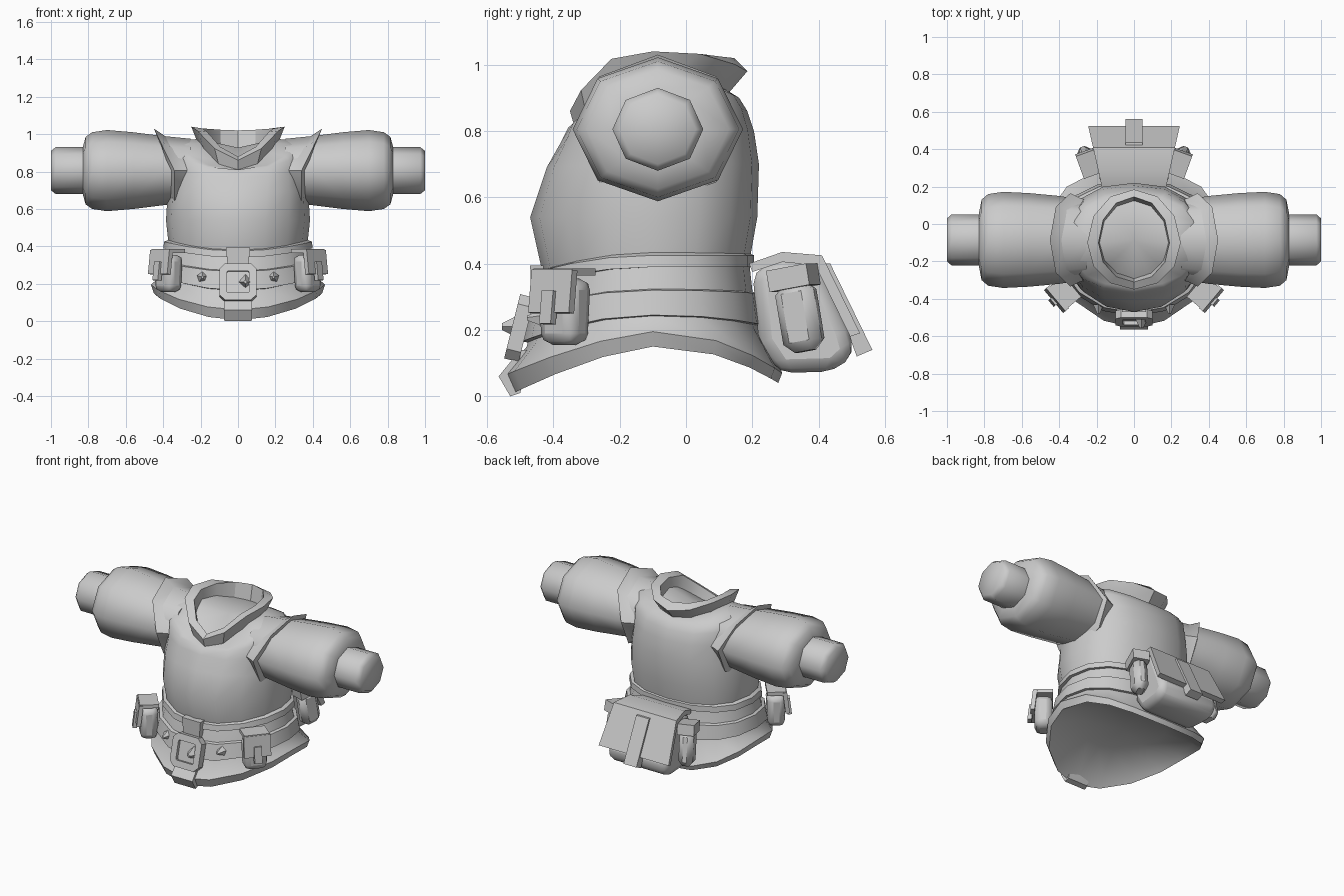
import bpy, bmesh, math
from mathutils import Matrix, Vector

cube = bpy.data.objects.get("Cube")
if cube:
    bpy.data.objects.remove(cube)

GREY = (0.6, 0.6, 0.6, 1)
mat = bpy.data.materials.new("plain grey")
mat.use_nodes = True
mat.diffuse_color = GREY
mat.node_tree.nodes["Principled BSDF"].inputs["Base Color"].default_value = GREY
CY = -0.1  # depth of the widest part of the body


def finish(name, bm, mirror=False, bevel=0, segments=2, angle=42):
    bmesh.ops.recalc_face_normals(bm, faces=bm.faces)
    mesh = bpy.data.meshes.new(name)
    bm.to_mesh(mesh)
    bm.free()
    mesh.materials.append(mat)
    obj = bpy.data.objects.new(name, mesh)
    bpy.context.collection.objects.link(obj)
    bpy.ops.object.select_all(action='DESELECT')
    obj.select_set(True)
    bpy.context.view_layer.objects.active = obj
    bpy.ops.object.shade_smooth_by_angle(angle=math.radians(angle))
    if bevel:
        mod = obj.modifiers.new("Bevel", 'BEVEL')
        mod.width, mod.segments = bevel, segments
    if mirror:
        obj.modifiers.new("Mirror", 'MIRROR')
    return obj


def loft(name, rings, closed=False, frame=Matrix(), **kw):
    """Skin a list of point rings; ends get a fan cap unless closed on itself."""
    bm = bmesh.new()
    loops = [[bm.verts.new(frame @ Vector(p)) for p in r] for r in rings]
    n = len(loops[0])
    pairs = list(zip(loops, loops[1:])) + ([(loops[-1], loops[0])] if closed else [])
    for a, b in pairs:
        for i in range(n):
            j = (i + 1) % n
            bm.faces.new((a[i], a[j], b[j], b[i]))
    if not closed:
        for l in (loops[0], loops[-1]):
            c = bm.verts.new(sum((v.co for v in l), Vector()) / n)
            for i in range(n):
                bm.faces.new((l[i], l[(i + 1) % n], c))
    return finish(name, bm, **kw)


def hoop(z, hx, yf, yb, dip_f=0, dip_b=0, n=16, e=1.0, eb=0.85, p=2):
    """Horizontal ring round the body, sagging at the front and back.
    e and eb make the front and back boxier (below 1) or more pointed."""
    pts = []
    for i in range(n):
        t = 2 * math.pi * i / n
        c, s = math.cos(t), math.sin(t)
        back = s > 0
        k = eb if back else e
        x = hx * math.copysign(abs(c) ** k, c)
        y = CY + ((yb if back else yf) - CY) * abs(s) ** k
        pts.append((x, y, z + (dip_b if back else dip_f) * abs(s) ** p))
    return pts


def arm_ring(x, ry, rz, x_top=0, z=0.805):
    """Octagon round the arm axis; x_top pushes the upper points outward."""
    pts = []
    for i in range(8):
        t = math.pi * i / 4
        up = max(0, math.sin(t))
        pts.append((x + x_top * up, -0.085 + ry * math.cos(t), z + rz * math.sin(t)))
    return pts


def box(name, loc, size, frame=Matrix(), taper=1, **kw):
    x, y, z = (s / 2 for s in size)
    rings = []
    for h, k in ((-z, taper), (z, 1)):
        rings.append([(loc[0] + a * x * k, loc[1] + b * y * k, loc[2] + h)
                      for a, b in ((-1, -1), (1, -1), (1, 1), (-1, 1))])
    return loft(name, rings, frame=frame, **kw)


def slab(name, outline, w0, w1, **kw):
    """Side outline (y, z) widened along x, from half width w0 to w1 with depth."""
    lo = min(y for y, _ in outline)
    hi = max(y for y, _ in outline)
    bm = bmesh.new()
    sides = []
    for s in (-1, 1):
        sides.append([bm.verts.new((s * (w0 + (w1 - w0) * (y - lo) / (hi - lo)), y, z))
                      for y, z in outline])
        bm.faces.new(sides[-1])
    n = len(outline)
    for i in range(n):
        j = (i + 1) % n
        bm.faces.new((sides[0][i], sides[0][j], sides[1][j], sides[1][i]))
    return finish(name, bm, **kw)


# Torso, broad at the shoulders and closed at the neck
loft("torso", [
    hoop(0.40, 0.37, -0.43, 0.19, -0.04),
    hoop(0.54, 0.385, -0.47, 0.215),
    hoop(0.70, 0.375, -0.42, 0.22, -0.01, e=0.9),
    hoop(0.82, 0.355, -0.375, 0.205, -0.05, -0.02, e=0.8, eb=0.8),
    hoop(0.91, 0.36, -0.355, 0.185, -0.1, -0.05, e=0.8, eb=0.8),
    hoop(0.96, 0.34, -0.335, 0.16, -0.15, -0.06, e=0.85),
    hoop(0.975, 0.21, -0.29, 0.12, -0.14, -0.05)], angle=65)

# Collar with a dipping front
loft("collar", [
    hoop(0.94, 0.21, -0.33, 0.125, -0.15, -0.03, 12, eb=1, p=3),
    hoop(1.04, 0.25, -0.35, 0.185, -0.18, -0.06, 12, eb=1, p=3),
    hoop(1.03, 0.19, -0.31, 0.145, -0.15, -0.01, 12, eb=1, p=3),
    hoop(0.92, 0.18, -0.28, 0.12, -0.12, -0.02, 12, eb=1, p=3)],
    closed=True, angle=30)

# Shoulder flanges and sleeves
loft("shoulder_flange", [
    arm_ring(0.18, 0.19, 0.15),
    arm_ring(0.29, 0.225, 0.165, 0.07),
    arm_ring(0.34, 0.25, 0.225, 0.11),
    arm_ring(0.365, 0.215, 0.175, 0.06)], mirror=True, angle=50)
loft("sleeve", [arm_ring(*r) for r in (
    (0.25, 0.21, 0.17), (0.40, 0.235, 0.185), (0.56, 0.25, 0.205),
    (0.70, 0.257, 0.217), (0.78, 0.245, 0.205), (0.815, 0.215, 0.18),
    (0.83, 0.137, 0.125), (0.975, 0.137, 0.125), (1.0, 0.115, 0.105))],
    mirror=True, angle=65)

# Waist lip, belt and flared skirt with a hollow underside
loft("waist_lip", [
    hoop(0.39, 0.38, -0.43, 0.19, -0.05),
    hoop(0.39, 0.40, -0.455, 0.205, -0.05),
    hoop(0.425, 0.395, -0.45, 0.205, -0.05),
    hoop(0.435, 0.37, -0.42, 0.18, -0.05)], closed=True, angle=30)
loft("skirt", [
    hoop(0.41, 0.375, -0.43, 0.19, -0.05),
    hoop(0.33, 0.395, -0.455, 0.2, -0.06, -0.01),
    hoop(0.24, 0.415, -0.48, 0.225, -0.09, -0.04),
    hoop(0.195, 0.465, -0.555, 0.29, -0.135, -0.125, e=1.1, eb=0.75, p=1.6),
    hoop(0.15, 0.45, -0.53, 0.278, -0.145, -0.11, e=1.1, eb=0.75, p=1.6),
    hoop(0.17, 0.41, -0.48, 0.245, -0.11, -0.08, e=1.1, eb=0.75, p=1.6),
    hoop(0.2, 0.25, -0.32, 0.12, -0.04, -0.03)], angle=30)
loft("belt", [
    hoop(0.325, 0.39, -0.45, 0.2, -0.055, -0.01),
    hoop(0.32, 0.415, -0.475, 0.222, -0.055, -0.01),
    hoop(0.245, 0.43, -0.495, 0.235, -0.08, -0.03),
    hoop(0.24, 0.4, -0.46, 0.21, -0.08, -0.03)], closed=True, angle=30)
slab("skirt_front_tab", [(-0.46, 0.14), (-0.50, 0.14), (-0.565, 0.06),
                         (-0.53, 0.0), (-0.50, 0.01)], 0.075, 0.07)

# Buckle, its pin, the loop above and belt studs
tilt = Matrix.Translation((0, -0.50, 0.205)) @ Matrix.Rotation(math.radians(-14), 4, 'X')


def plate_ring(r, cut, y):
    a = r - cut
    return [(x, y, z) for x, z in ((r, -a), (r, a), (a, r), (-a, r),
                                   (-r, a), (-r, -a), (-a, -r), (a, -r))]


loft("buckle", [plate_ring(0.1, 0.03, 0.02), plate_ring(0.1, 0.03, -0.025),
                plate_ring(0.06, 0.006, -0.025), plate_ring(0.06, 0.006, -0.005)],
     frame=tilt, angle=20)
box("belt_loop", (0, -0.45, 0.345), (0.13, 0.04, 0.1), taper=0.85)


def stud(name, loc, r, depth, sides, **kw):
    bm = bmesh.new()
    m = Matrix.Translation(loc) @ Matrix.Rotation(math.pi / 2, 4, 'X')
    bmesh.ops.create_cone(bm, cap_ends=True, segments=sides, radius1=r,
                          radius2=r * 0.25, depth=depth, matrix=m)
    return finish(name, bm, angle=20, **kw)


stud("buckle_pin", (0.04, -0.525, 0.21), 0.04, 0.06, 4)
stud("belt_stud", (0.19, -0.455, 0.235), 0.03, 0.05, 5, mirror=True)

# Angled front pouches
front = Matrix.Translation((0.365, -0.36, 0)) @ Matrix.Rotation(math.radians(50), 4, 'Z')
box("front_pouch", (0, -0.01, 0.255), (0.15, 0.11, 0.2), front, taper=0.9,
    mirror=True, bevel=0.035)
lean = front @ Matrix.Translation((0, -0.06, 0.315)) @ Matrix.Rotation(math.radians(-7), 4, 'X')
box("front_pouch_flap", (0, -0.005, 0), (0.16, 0.025, 0.13), lean, mirror=True)
box("front_pouch_lid", (0, -0.01, 0.375), (0.15, 0.11, 0.022), front, mirror=True)
box("front_pouch_strap", (0, -0.018, -0.05), (0.045, 0.025, 0.1), lean, mirror=True)

# Large back pouch with a flap and strap
slab("back_pouch", [(0.20, 0.38), (0.22, 0.16), (0.28, 0.07), (0.45, 0.075),
                    (0.51, 0.13), (0.49, 0.2), (0.40, 0.40), (0.29, 0.41)],
     0.18, 0.21, bevel=0.045, angle=60)
slab("back_pouch_flap", [(0.19, 0.40), (0.29, 0.435), (0.41, 0.425), (0.525, 0.19),
                         (0.495, 0.18), (0.39, 0.395), (0.29, 0.405), (0.2, 0.375)],
     0.17, 0.245, angle=30)
slab("back_pouch_strap", [(0.41, 0.40), (0.435, 0.40), (0.562, 0.14),
                          (0.515, 0.12)], 0.045, 0.045)

# Small capped holders beside the back pouch
side = (Matrix.Translation((0.25, 0.34, 0)) @ Matrix.Rotation(math.radians(-20), 4, 'Z')
        @ Matrix.Rotation(math.radians(10), 4, 'X'))
box("side_holder", (0, 0.045, 0.235), (0.085, 0.125, 0.21), side,
    mirror=True, bevel=0.03, segments=1, angle=20)
box("side_holder_cap", (0, 0.045, 0.355), (0.1, 0.13, 0.065), side, mirror=True)
